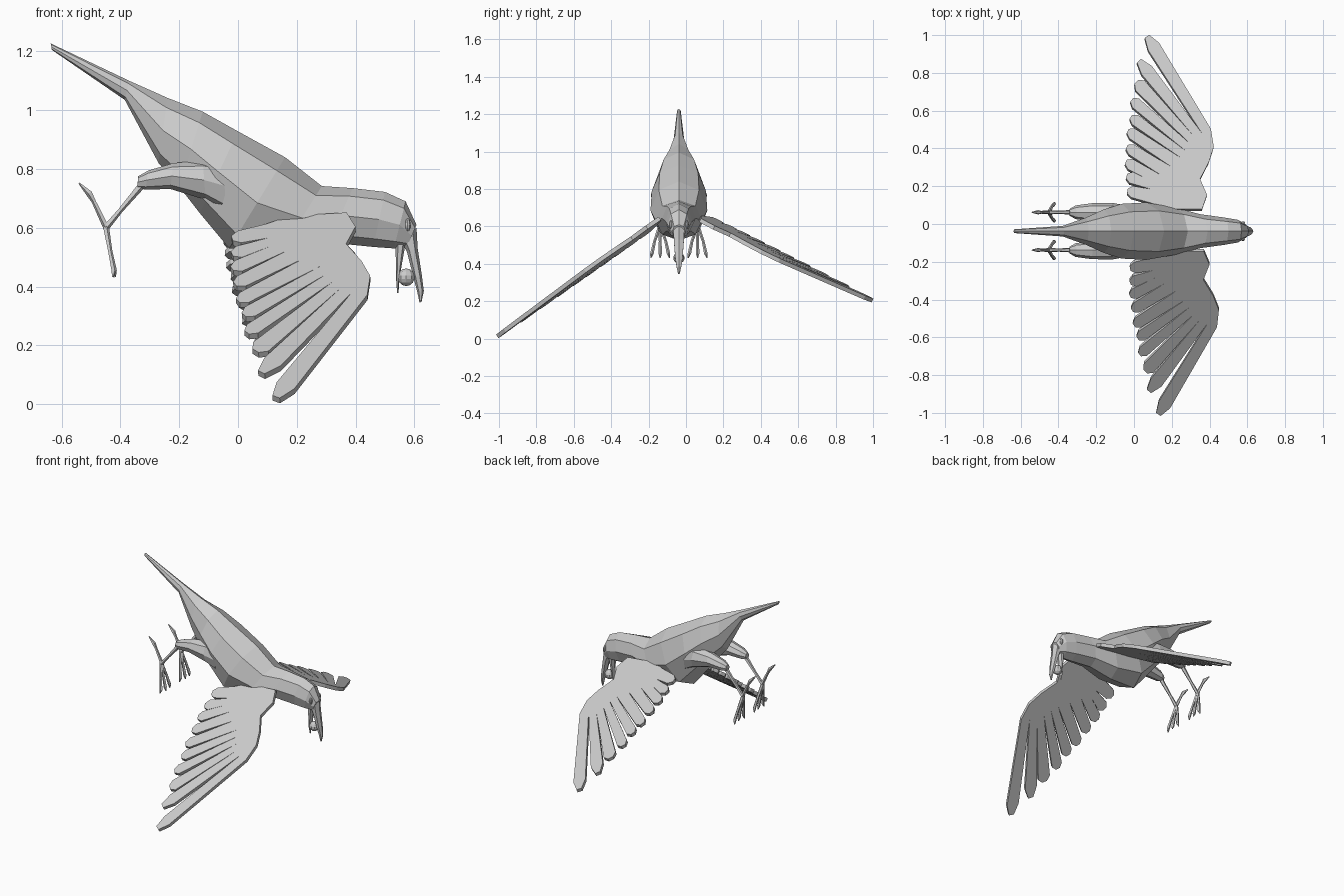
import bpy, bmesh, math
from mathutils import Vector

if "Cube" in bpy.data.objects:
    bpy.data.objects.remove(bpy.data.objects["Cube"])

YC = -0.038  # body centre line

grey = bpy.data.materials.new("plain grey")
grey.diffuse_color = (0.6, 0.6, 0.6, 1)
grey.use_nodes = True
grey.node_tree.nodes["Principled BSDF"].inputs["Base Color"].default_value = grey.diffuse_color


def finish(name, bm):
    bmesh.ops.recalc_face_normals(bm, faces=bm.faces[:])
    me = bpy.data.meshes.new(name)
    bm.to_mesh(me)
    bm.free()
    ob = bpy.data.objects.new(name, me)
    bpy.context.collection.objects.link(ob)
    me.materials.append(grey)
    return ob


def loft(name, sections, n=8):
    """Skin elliptical rings, each (x_top, z_top, x_bottom, z_bottom, half width, y)."""
    bm = bmesh.new()
    rings = []
    for x1, z1, x2, z2, w, y in sections:
        top, bot = Vector((x1, y, z1)), Vector((x2, y, z2))
        c, a = (top + bot) / 2, (top - bot) / 2
        rings.append([bm.verts.new(c + a * math.cos(t) + Vector((0, w * math.sin(t), 0)))
                      for t in (2 * math.pi * i / n for i in range(n))])
    for r, s in zip(rings, rings[1:]):
        for i in range(n):
            j = (i + 1) % n
            bm.faces.new((r[i], r[j], s[j], s[i]))
    bm.faces.new(rings[0])
    bm.faces.new(rings[-1])
    return finish(name, bm)


def stick(name, pts, n=5):
    """Thin limb along (x, y, z, radius) points in a mostly x-z direction."""
    secs = []
    for i, (x, y, z, r) in enumerate(pts):
        a, b = pts[max(i - 1, 0)], pts[min(i + 1, len(pts) - 1)]
        d = Vector((b[0] - a[0], b[2] - a[2])).normalized()
        secs.append((x - d.y * r, z + d.x * r, x + d.y * r, z - d.x * r, r, y))
    return loft(name, secs, n)


# body, tail, neck and head in one skin
body = [(-0.637, 1.227, -0.633, 1.205, 0.010),
        (-0.37, 1.10, -0.385, 1.035, 0.028),
        (-0.24, 1.042, -0.27, 0.82, 0.072),
        (-0.12, 0.995, -0.20, 0.74, 0.115),
        (0.00, 0.928, -0.13, 0.65, 0.145),
        (0.16, 0.84, -0.03, 0.53, 0.152),
        (0.285, 0.742, 0.15, 0.525, 0.125),
        (0.39, 0.735, 0.31, 0.55, 0.09),
        (0.50, 0.722, 0.46, 0.535, 0.072),
        (0.57, 0.69, 0.53, 0.53, 0.06),
        (0.607, 0.61, 0.575, 0.535, 0.036)]
loft("body", [s + (YC,) for s in body])

# open beak
loft("upper_beak", [(0.607, 0.60, 0.55, 0.56, 0.034, YC), (0.611, 0.53, 0.574, 0.52, 0.031, YC),
                    (0.625, 0.44, 0.597, 0.43, 0.023, YC), (0.632, 0.385, 0.61, 0.38, 0.014, YC),
                    (0.624, 0.348, 0.617, 0.346, 0.005, YC)], 6)
loft("lower_beak", [(0.572, 0.56, 0.535, 0.55, 0.028, YC), (0.558, 0.48, 0.537, 0.48, 0.022, YC),
                    (0.548, 0.42, 0.538, 0.42, 0.014, YC), (0.546, 0.378, 0.541, 0.378, 0.004, YC)], 6)

# berry held in the beak
bm = bmesh.new()
bmesh.ops.create_uvsphere(bm, u_segments=10, v_segments=7, radius=0.03)
bmesh.ops.translate(bm, verts=bm.verts[:], vec=(0.572, YC, 0.432))
finish("berry", bm)

for side, tag in ((-1, "right"), (1, "left")):
    # eye
    bm = bmesh.new()
    bmesh.ops.create_uvsphere(bm, u_segments=8, v_segments=6, radius=0.02)
    bmesh.ops.scale(bm, verts=bm.verts[:], vec=(0.5, 0.5, 1.1))
    bmesh.ops.translate(bm, verts=bm.verts[:], vec=(0.577, YC + side * 0.043, 0.61))
    finish(tag + "_eye", bm)

    # thigh, shank and toes
    y = YC + side * 0.1
    loft(tag + "_thigh", [(-0.01, 0.82, -0.06, 0.66, 0.045, y - side * 0.01),
                          (-0.12, 0.83, -0.11, 0.695, 0.058, y - side * 0.008),
                          (-0.22, 0.82, -0.23, 0.732, 0.048, y),
                          (-0.305, 0.795, -0.315, 0.73, 0.036, y),
                          (-0.34, 0.775, -0.342, 0.735, 0.018, y)])
    stick(tag + "_shank", [(-0.32, y, 0.755, 0.014), (-0.40, y, 0.66, 0.009), (-0.452, y, 0.598, 0.012)])
    stick(tag + "_hind_toe", [(-0.447, y, 0.60, 0.011), (-0.49, y, 0.69, 0.008),
                              (-0.505, y, 0.717, 0.012), (-0.54, y, 0.752, 0.003)])
    for k in (-1, 0, 1):
        stick(f"{tag}_front_toe_{k + 2}",
              [(-0.45, y, 0.605, 0.011), (-0.435, y + k * 0.03, 0.52, 0.008),
               (-0.422, y + k * 0.044, 0.455, 0.010), (-0.418 - abs(k) * 0.008, y + k * 0.05, 0.432, 0.003)])

# wing outline in (x, span): leading edge, then feather tips and the notches between them
lead = [(0.18, 0.0), (0.37, 0.0), (0.40, 0.07), (0.368, 0.15), (0.42, 0.235), (0.45, 0.31), (0.44, 0.40)]
tips = [(0.13, 0.862), (0.08, 0.74), (0.06, 0.635), (0.03, 0.545), (0.02, 0.46),
        (0.0, 0.39), (-0.01, 0.31), (-0.02, 0.235), (-0.02, 0.165), (-0.02, 0.09)]
notches = [(0.44, 0.40), (0.39, 0.38), (0.35, 0.36), (0.32, 0.33), (0.30, 0.29), (0.28, 0.25),
           (0.22, 0.21), (0.16, 0.17), (0.12, 0.135), (0.10, 0.10), (0.10, 0.03)]
outline = list(lead)
for i, t in enumerate(tips):
    t, n0, n1 = Vector(t), Vector(notches[i]), Vector(notches[i + 1])
    d = (t - (n0 + n1) / 2).normalized()
    p = Vector((-d.y, d.x))
    if p.dot(n0 - n1) < 0:
        p = -p
    w = 0.036 if i < 3 else 0.03
    b = t - d * (0.06 if i < 2 else 0.025)
    outline += [tuple(q) for q in (b + p * w, t + p * w * 0.4, t - p * w * 0.4, b - p * w * 0.95)]
    outline.append(tuple(n1))


def wing(name, place):
    bm = bmesh.new()
    face = bm.faces.new([bm.verts.new(place(x, s)) for x, s in outline])
    face.normal_update()
    nrm = face.normal.copy()
    ext = bmesh.ops.extrude_face_region(bm, geom=[face])
    moved = [v for v in ext["geom"] if isinstance(v, bmesh.types.BMVert)]
    bmesh.ops.translate(bm, verts=moved, vec=nrm * 0.022)
    bmesh.ops.translate(bm, verts=bm.verts[:], vec=nrm * -0.011)
    if face.is_valid and not any(len(e.link_faces) == 1 for e in bm.edges):
        pass
    else:
        bmesh.ops.holes_fill(bm, edges=bm.edges[:], sides=0)
    return finish(name, bm)


# right wing hangs steeper, left wing is flatter and swept back a little
wing("right_wing", lambda x, s: (x, -0.14 - s, 0.645 - 0.71 * s - 0.06 * (0.4 - x)))
wing("left_wing", lambda x, s: (x - 0.01 - 0.06 * s, 0.075 + 1.06 * s, 0.63 - 0.52 * s + 0.1 * (0.4 - x)))
